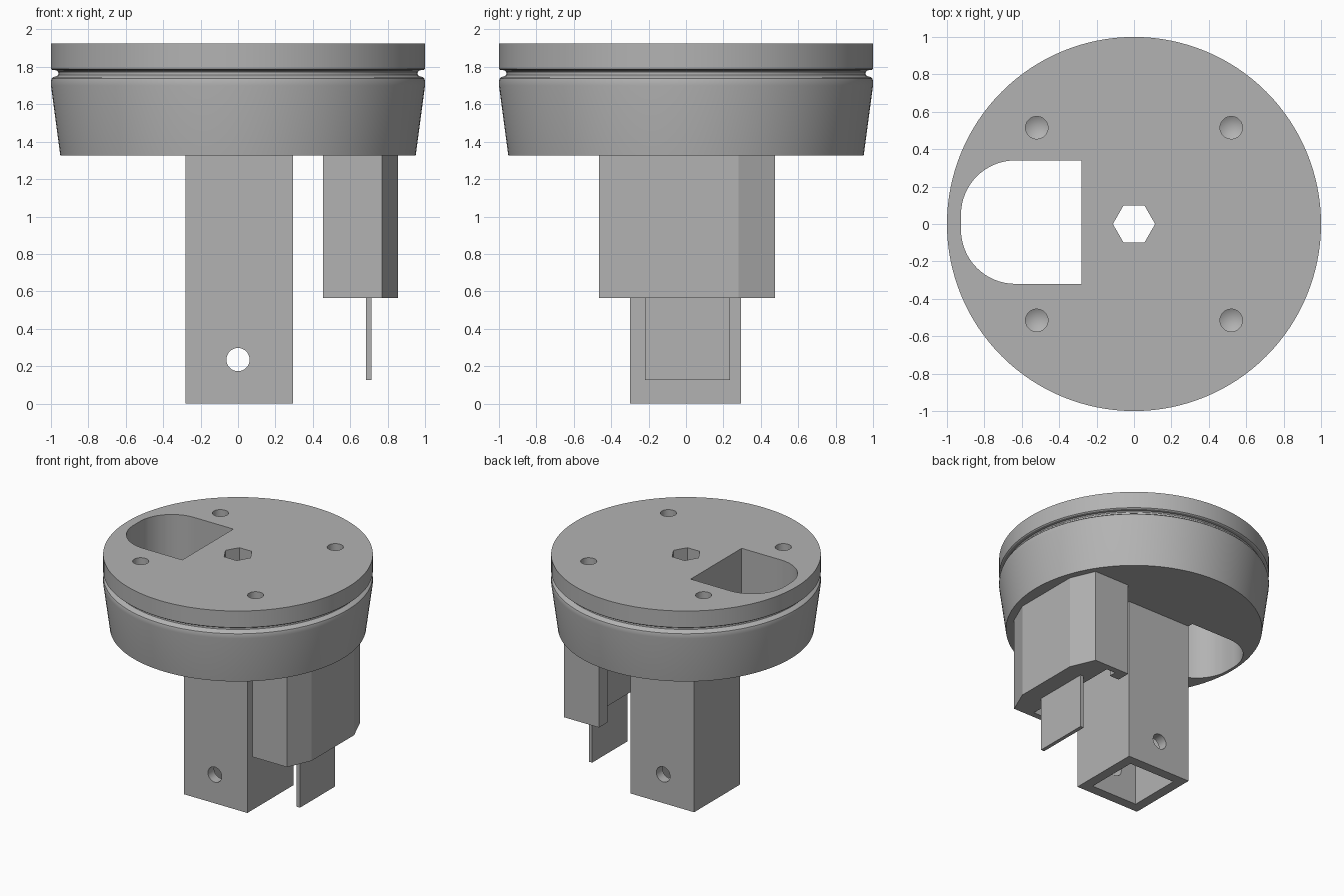
import bpy
import bmesh
from math import cos, sin, pi, radians

default = bpy.data.objects.get("Cube")
if default:
    bpy.data.objects.remove(default, do_unlink=True)

GREY = (0.45, 0.45, 0.45, 1)
grey = bpy.data.materials.new("plain grey")
grey.use_nodes = True
grey.diffuse_color = GREY
grey.node_tree.nodes["Principled BSDF"].inputs["Base Color"].default_value = GREY


def finish(bm, name):
    bmesh.ops.recalc_face_normals(bm, faces=bm.faces)
    mesh = bpy.data.meshes.new(name)
    bm.to_mesh(mesh)
    bm.free()
    mesh.materials.append(grey)
    ob = bpy.data.objects.new(name, mesh)
    bpy.context.collection.objects.link(ob)
    return ob


def prism(name, outline, z0, z1):
    """Extrude a closed xy outline from z0 to z1."""
    bm = bmesh.new()
    face = bm.faces.new([bm.verts.new((x, y, z0)) for x, y in outline])
    top = bmesh.ops.extrude_face_region(bm, geom=[face])["geom"]
    moved = [v for v in top if isinstance(v, bmesh.types.BMVert)]
    bmesh.ops.translate(bm, verts=moved, vec=(0, 0, z1 - z0))
    return finish(bm, name)


def lathe(name, profile, steps):
    """Spin an (r, z) profile that starts and ends on the axis."""
    bm = bmesh.new()
    verts = [bm.verts.new((r, 0, z)) for r, z in profile]
    edges = [bm.edges.new(pair) for pair in zip(verts, verts[1:])]
    bmesh.ops.spin(bm, geom=verts + edges, axis=(0, 0, 1), cent=(0, 0, 0),
                   angle=2 * pi, steps=steps, use_merge=True)
    bmesh.ops.remove_doubles(bm, verts=bm.verts, dist=0.0001)
    return finish(bm, name)


def arc(cx, cy, r, a0, a1, n):
    angles = [radians(a0 + (a1 - a0) * i / n) for i in range(n + 1)]
    return [(cx + r * cos(a), cy + r * sin(a)) for a in angles]


def circle(r, n):
    return arc(0, 0, r, 0, 360, n)[:-1]


def box(x0, x1, y0, y1):
    return [(x0, y0), (x1, y0), (x1, y1), (x0, y1)]


def cut(ob, cutters):
    bpy.context.view_layer.objects.active = ob
    for cutter in cutters:
        cutter.hide_render = True
        mod = ob.modifiers.new("cut", "BOOLEAN")
        mod.operation = "DIFFERENCE"
        mod.solver = "EXACT"
        mod.object = cutter
        bpy.ops.object.modifier_apply(modifier=mod.name)
        bpy.data.objects.remove(cutter, do_unlink=True)


def smooth(ob):
    bpy.ops.object.select_all(action="DESELECT")
    ob.select_set(True)
    bpy.context.view_layer.objects.active = ob
    bpy.ops.object.shade_smooth_by_angle(angle=radians(30))


# Round cap with a rounded groove and a tapered skirt
BASE, TOP = 1.325, 1.925
groove = [(1 - 0.04 * s, 1.765 + 0.025 * c) for s, c in
          [(0, 1), (0.2, 0.75), (0.75, 0.65), (0.95, 0.35), (1, 0),
           (0.95, -0.35), (0.75, -0.6), (0.3, -0.8), (0.08, -1.1), (0, -1.6)]]
cap = lathe("cap", [(0, TOP), (1, TOP)] + groove +
            [(1, 1.7), (0.95, BASE), (0, BASE)], 128)

# Cap openings: hexagonal bore, round-ended window and four drilled holes
window = ([(-0.28, -0.32), (-0.28, 0.34)]
          + arc(-0.635, 0.05, 0.29, 90, 180, 16)
          + arc(-0.635, -0.03, 0.29, 180, 270, 16))
cutters = [prism("hex_cutter", circle(0.113, 6), 1.2, 2.1),
           prism("window_cutter", window, 1.2, 2.1)]
for sx in (-1, 1):
    for sy in (-1, 1):
        drill = lathe("drill_cutter", [(0, 2.1), (0.06, 2.1), (0.06, 1.6), (0, 1.565)], 32)
        drill.location = (0.52 * sx, 0.515 * sy, 0)
        cutters.append(drill)
bpy.context.view_layer.update()
cut(cap, cutters)
smooth(cap)

# Hollow square stem with a cross pin hole
stem = prism("stem", box(-0.28, 0.295, -0.3, 0.295), 0, BASE)
pin = prism("pin_cutter", circle(0.062, 32), -0.6, 0.6)
pin.rotation_euler.x = pi / 2
pin.location.z = 0.235
bore = prism("bore_cutter", box(-0.2, 0.215, -0.22, 0.215), -0.2, 1.5)
bpy.context.view_layer.update()
cut(stem, [bore, pin])
smooth(stem)

# Side bracket: chamfered block with a lipped slot facing the stem
half = [(0.62, 0.42), (0.54, 0.42), (0.54, 0.36), (0.455, 0.36),
        (0.455, 0.47), (0.77, 0.47), (0.855, 0.275)]
bracket = prism("bracket", half + [(x, -y) for x, y in reversed(half)], 0.565, BASE)
bracket.location.y = 0.005

# Thin tongue hanging below the bracket
prism("tongue", box(0.685, 0.715, -0.22, 0.235), 0.125, 0.6)
